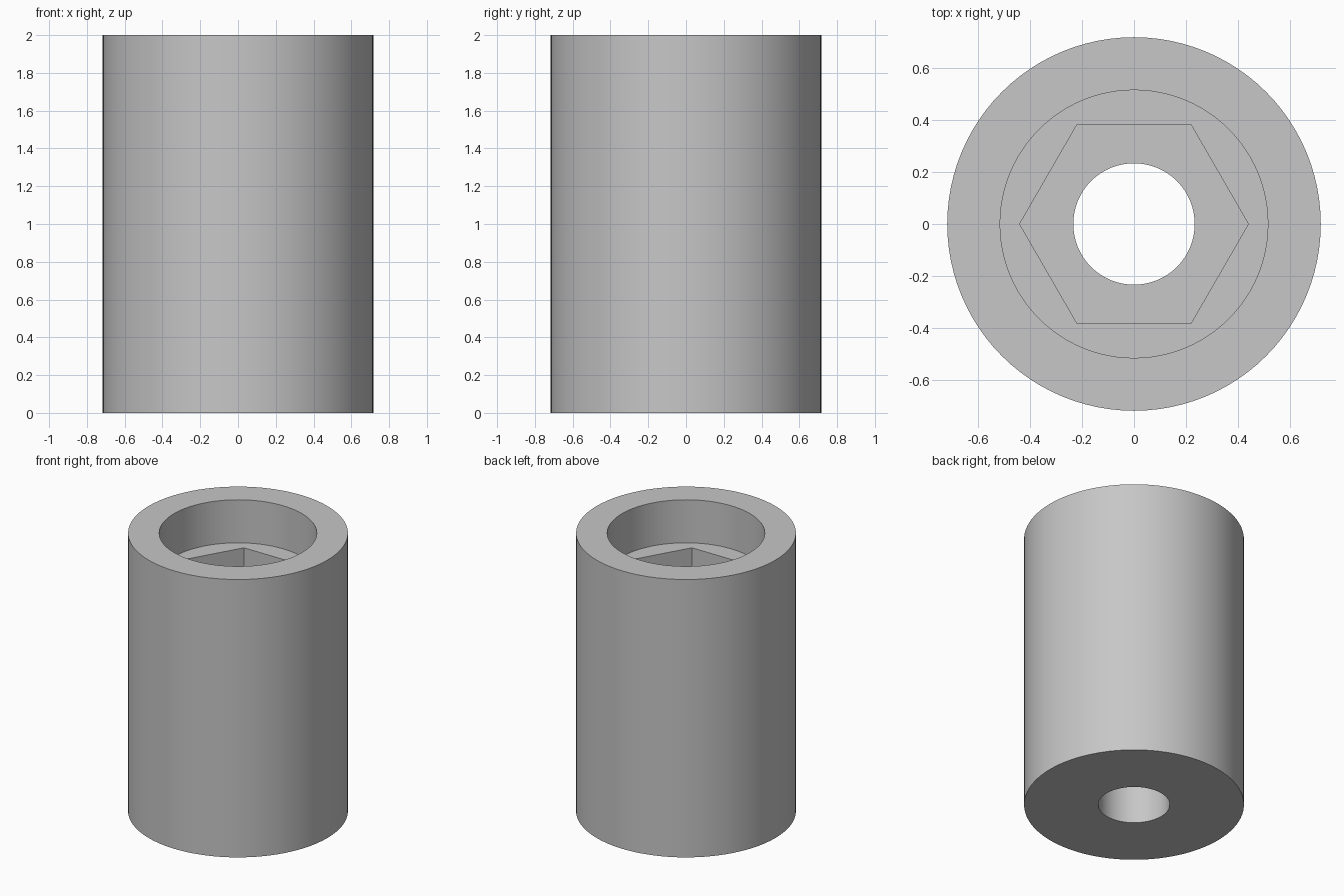
import bpy, bmesh
from math import cos, sin, pi, radians

SEGMENTS = 96  # divisible by six so the hexagon corners land on vertices

cube = bpy.data.objects.get("Cube")
if cube:
    bpy.data.objects.remove(cube)

grey = bpy.data.materials.new("plain_grey")
grey.use_nodes = True
colour = (0.57, 0.57, 0.57, 1)
grey.diffuse_color = colour
grey.node_tree.nodes["Principled BSDF"].inputs["Base Color"].default_value = colour


def circle(radius):
    return lambda angle: radius


def hexagon(corner_radius):
    # Distance to a hexagon side, with corners on the x axis
    flat = corner_radius * cos(pi / 6)
    return lambda angle: flat / cos(angle % (pi / 3) - pi / 6)


def ring(bm, outline, z):
    angles = [2 * pi * i / SEGMENTS for i in range(SEGMENTS)]
    return [bm.verts.new((outline(a) * cos(a), outline(a) * sin(a), z)) for a in angles]


outer, counterbore = circle(0.717), circle(0.514)
socket, bore = hexagon(0.439), circle(0.233)
HEIGHT, LEDGE, SOCKET_FLOOR = 2.0, 1.69, 1.3

# Closed wall section: outside, rim, counterbore, ledge, hex socket, bore
section = [
    (outer, 0), (outer, HEIGHT),
    (counterbore, HEIGHT), (counterbore, LEDGE),
    (socket, LEDGE), (socket, SOCKET_FLOOR),
    (bore, SOCKET_FLOOR), (bore, 0),
]

bm = bmesh.new()
rings = [ring(bm, outline, z) for outline, z in section]
for k, lower in enumerate(rings):
    upper = rings[(k + 1) % len(rings)]
    for i in range(SEGMENTS):
        j = (i + 1) % SEGMENTS
        bm.faces.new((lower[i], lower[j], upper[j], upper[i]))
bmesh.ops.recalc_face_normals(bm, faces=bm.faces)

mesh = bpy.data.meshes.new("hex_socket_sleeve")
bm.to_mesh(mesh)
bm.free()
mesh.materials.append(grey)
sleeve = bpy.data.objects.new("hex_socket_sleeve", mesh)
bpy.context.collection.objects.link(sleeve)

# Smooth round walls, crisp rims and hexagon corners
bpy.ops.object.select_all(action="DESELECT")
sleeve.select_set(True)
bpy.context.view_layer.objects.active = sleeve
bpy.ops.object.shade_smooth_by_angle(angle=radians(30))
